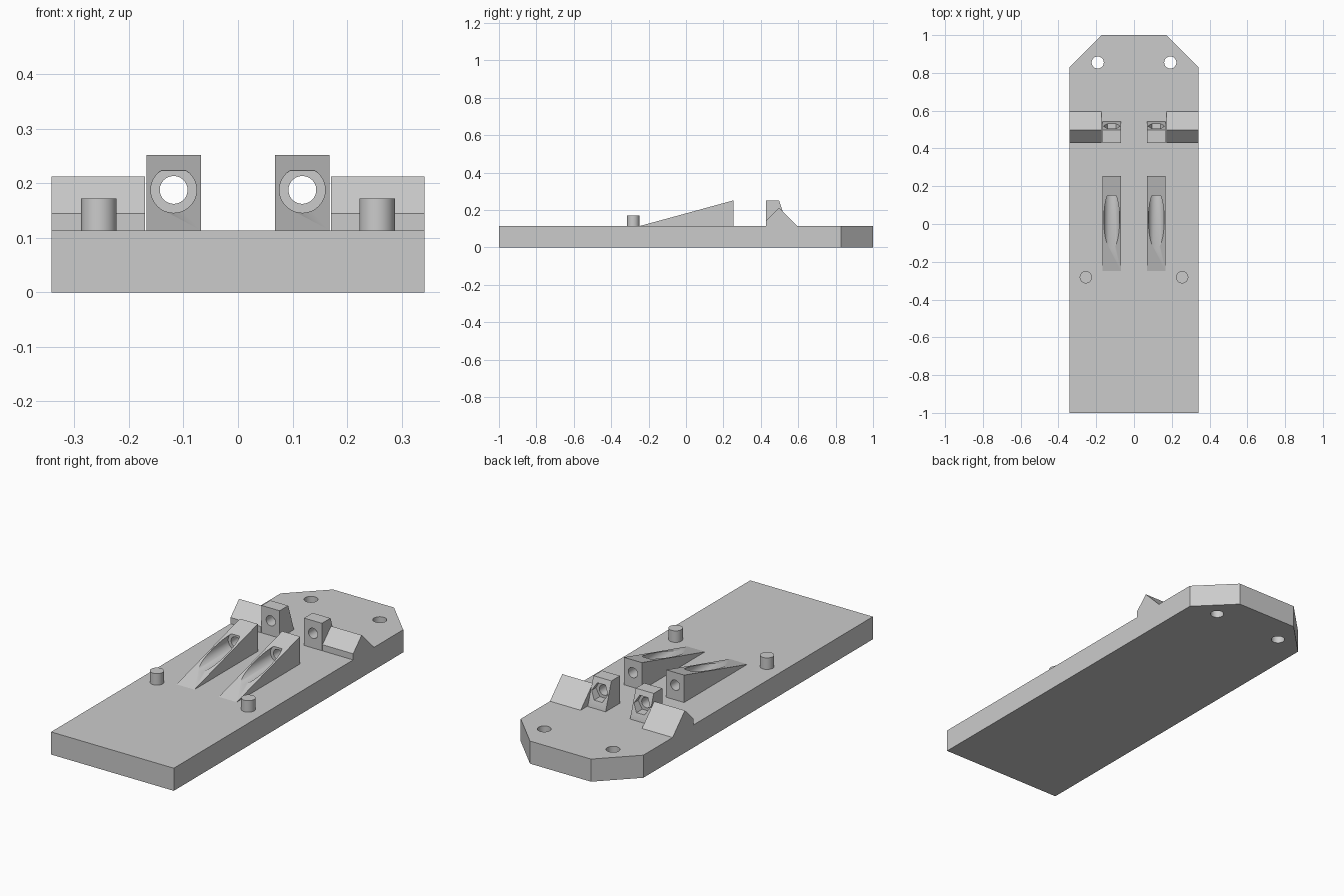
import bpy
import bmesh
import math
from mathutils import Matrix, Vector

cube = bpy.data.objects.get("Cube")
if cube:
    bpy.data.objects.remove(cube, do_unlink=True)

grey = bpy.data.materials.new("light grey")
grey.use_nodes = True
grey.diffuse_color = (0.6, 0.6, 0.6, 1)
grey.node_tree.nodes["Principled BSDF"].inputs["Base Color"].default_value = (0.6, 0.6, 0.6, 1)

DECK = 0.114    # top of the base plate
SINK = 0.1      # raised parts reach a little into the plate
BORE_X, BORE_Z = 0.118, 0.188


def finish(bm, name):
    bmesh.ops.recalc_face_normals(bm, faces=bm.faces)
    mesh = bpy.data.meshes.new(name)
    bm.to_mesh(mesh)
    bm.free()
    mesh.materials.append(grey)
    obj = bpy.data.objects.new(name, mesh)
    bpy.context.collection.objects.link(obj)
    return obj


def extrude(name, points, direction):
    """Flat outline pushed along a direction."""
    bm = bmesh.new()
    face = bm.faces.new([bm.verts.new(p) for p in points])
    result = bmesh.ops.extrude_face_region(bm, geom=[face])
    verts = [v for v in result["geom"] if isinstance(v, bmesh.types.BMVert)]
    bmesh.ops.translate(bm, verts=verts, vec=direction)
    return finish(bm, name)


def side_profile(name, x0, x1, yz):
    return extrude(name, [(x0, y, z) for y, z in yz], (x1 - x0, 0, 0))


def rod(name, radius, start, end, sides=48):
    start, end = Vector(start), Vector(end)
    axis = end - start
    bm = bmesh.new()
    turn = axis.to_track_quat("Z", "Y").to_matrix().to_4x4()
    bmesh.ops.create_cone(bm, cap_ends=True, segments=sides, radius1=radius,
                          radius2=radius, depth=axis.length,
                          matrix=Matrix.Translation((start + end) / 2) @ turn)
    return finish(bm, name)


def select(obj):
    bpy.ops.object.select_all(action="DESELECT")
    obj.select_set(True)
    bpy.context.view_layer.objects.active = obj


def cut(obj, cutter):
    cutter.hide_render = True
    mod = obj.modifiers.new("cut", "BOOLEAN")
    mod.operation = "DIFFERENCE"
    mod.solver = "EXACT"
    mod.object = cutter
    select(obj)
    bpy.ops.object.modifier_apply(modifier=mod.name)
    bpy.data.objects.remove(cutter, do_unlink=True)


def smooth(obj):
    select(obj)
    bpy.ops.object.shade_smooth_by_angle(angle=math.radians(30))


# Base plate with clipped rear corners
outline = [(-0.342, -1), (0.342, -1), (0.342, 0.828), (0.17, 1), (-0.17, 1), (-0.342, 0.828)]
base = extrude("base_plate", [(x, y, 0) for x, y in outline], (0, 0, DECK))

for label, s in (("left", 1), ("right", -1)):
    # Mounting hole
    cut(base, rod("hole_cutter", 0.032, (s * 0.192, 0.855, -0.1), (s * 0.192, 0.855, 0.3)))

    # Locating peg
    smooth(rod(label + "_peg", 0.0325, (s * 0.255, -0.282, SINK), (s * 0.255, -0.282, 0.172)))

    x = s * BORE_X

    def bore(radius, y0, y1, sides=48):
        return rod("bore_cutter", radius, (x, y0, BORE_Z), (x, y1, BORE_Z), sides)

    # Sloping guide with a wide channel and a narrow through bore
    ramp = side_profile(label + "_guide_ramp", x - 0.05, x + 0.05,
                        [(-0.25, SINK), (-0.25, DECK), (0.255, 0.252), (0.255, SINK)])
    cut(ramp, bore(0.042, -0.4, 0.15))
    cut(ramp, bore(0.0255, -0.4, 0.4))
    smooth(ramp)

    # Nut block with a hexagonal pocket in its leaning rear face
    block = side_profile(label + "_nut_block", x - 0.05, x + 0.05,
                         [(0.429, SINK), (0.429, 0.252), (0.497, 0.252),
                          (0.543, DECK), (0.543, SINK)])
    pocket = bore(0.045, 0.485, 0.7, 6)
    # Keep two pocket corners pointing sideways
    corner = max(pocket.data.vertices, key=lambda v: v.co.x)
    if abs(corner.co.z - BORE_Z) > 0.01:
        centre = Matrix.Translation((x, 0, BORE_Z))
        pocket.data.transform(centre @ Matrix.Rotation(math.pi / 6, 4, "Y") @ centre.inverted())
    cut(block, pocket)
    cut(block, bore(0.0255, 0.3, 0.8))
    smooth(block)

    # Ridged side stop
    side_profile(label + "_side_stop", s * 0.171, s * 0.342,
                 [(0.429, SINK), (0.429, 0.145), (0.497, 0.213),
                  (0.595, DECK), (0.595, SINK)])

smooth(base)
